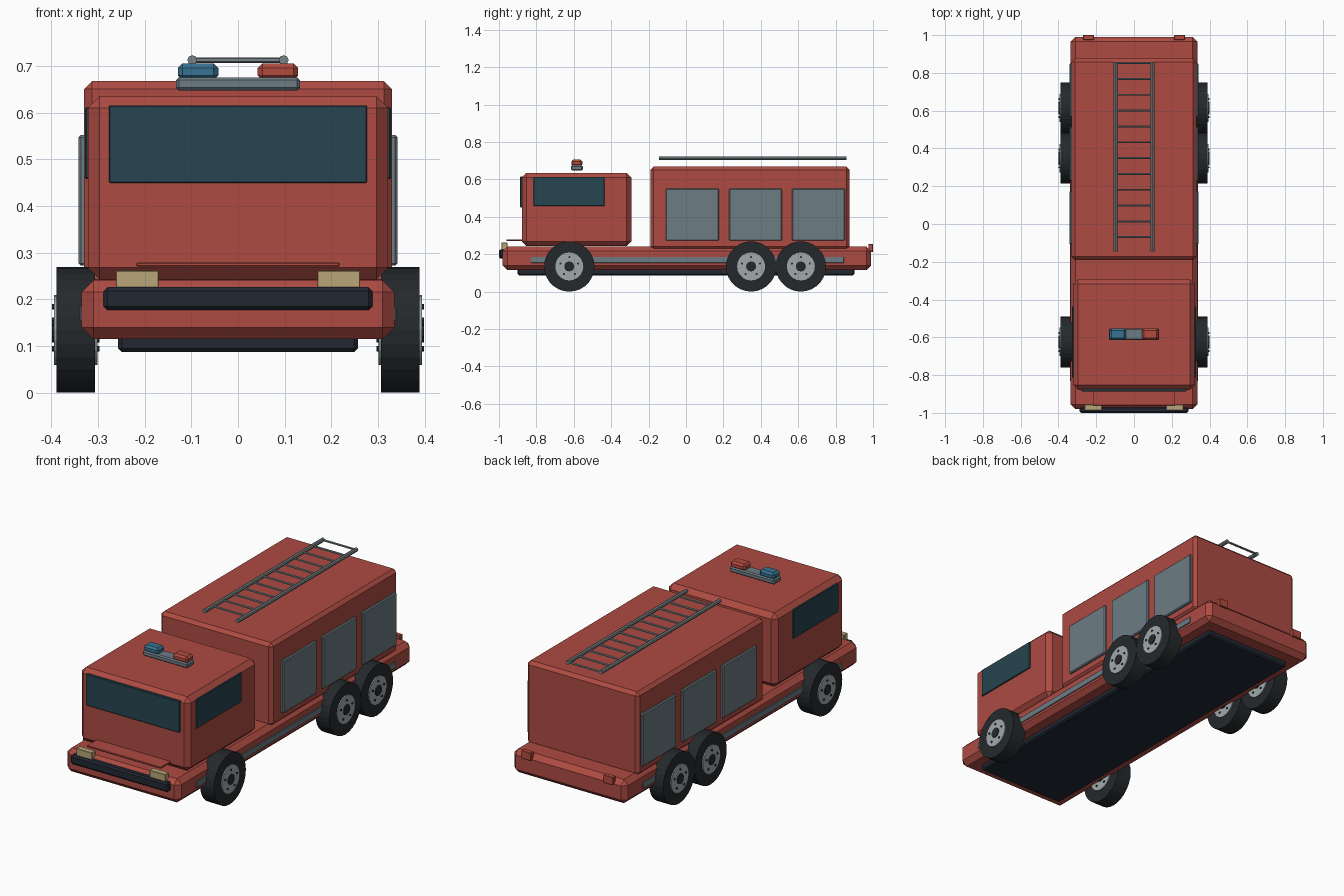
import bpy, bmesh
from math import cos, sin, pi
from mathutils import Matrix, Vector

if "Cube" in bpy.data.objects:
    bpy.data.objects.remove(bpy.data.objects["Cube"])


def mat(name, r, g, b):
    m = bpy.data.materials.new(name)
    m.diffuse_color = (r, g, b, 1)
    m.use_nodes = True
    m.node_tree.nodes["Principled BSDF"].inputs["Base Color"].default_value = m.diffuse_color
    return m


RED = mat("red_paint", 0.42, 0.07, 0.055)
GLASS = mat("dark_glass", 0.02, 0.06, 0.08)
BLACK = mat("black_rubber", 0.018, 0.022, 0.025)
DARK = mat("dark_trim", 0.015, 0.02, 0.032)
SHUTTER = mat("shutter_grey", 0.15, 0.2, 0.23)
METAL = mat("metal", 0.35, 0.4, 0.41)
STEEL = mat("ladder_steel", 0.19, 0.23, 0.24)
BLUE = mat("blue_light", 0.04, 0.17, 0.29)
REDLIGHT = mat("red_light", 0.45, 0.07, 0.05)
LAMP = mat("lamp", 0.48, 0.38, 0.19)


def finish(name, bm, material):
    me = bpy.data.meshes.new(name)
    bm.to_mesh(me)
    bm.free()
    me.materials.append(material)
    ob = bpy.data.objects.new(name, me)
    bpy.context.collection.objects.link(ob)
    return ob


def box(name, x, y, z, material, bevel=0.0):
    """Chamfered box from (min, max) ranges."""
    bm = bmesh.new()
    bmesh.ops.create_cube(bm, size=1)
    for v in bm.verts:
        v.co = Vector([(a + b) / 2 + c * (b - a) for (a, b), c in zip((x, y, z), v.co)])
    if bevel:
        bmesh.ops.bevel(bm, geom=bm.edges[:], offset=bevel, segments=1,
                        affect='EDGES', profile=0.5)
    return finish(name, bm, material)


def add_rod(bm, p, q, r, sides):
    p, q = Vector(p), Vector(q)
    d = q - p
    rot = d.to_track_quat('Z', 'Y').to_matrix().to_4x4()
    bmesh.ops.create_cone(bm, cap_ends=True, segments=sides, radius1=r, radius2=r,
                          depth=d.length, matrix=Matrix.Translation((p + q) / 2) @ rot)


def rod(name, p, q, r, sides, material):
    bm = bmesh.new()
    add_rod(bm, p, q, r, sides)
    return finish(name, bm, material)


# Main masses
box("chassis", (-0.335, 0.335), (-0.98, 0.99), (0.115, 0.241), RED, 0.025)
box("underbody", (-0.257, 0.257), (-0.9, 0.9), (0.087, 0.13), DARK, 0.008)
box("cab", (-0.322, 0.322), (-0.878, -0.292), (0.243, 0.635), RED, 0.025)
box("equipment_body", (-0.33, 0.33), (-0.19, 0.875), (0.225, 0.668), RED, 0.017)

# Front details
box("front_bumper", (-0.288, 0.288), (-1.0, -0.965), (0.177, 0.226), DARK, 0.008)
box("front_step", (-0.218, 0.218), (-0.96, -0.87), (0.27, 0.279), RED, 0.002)
box("windshield", (-0.277, 0.277), (-0.887, -0.87), (0.449, 0.616), GLASS, 0.003)

# Light bar
box("light_bar_base", (-0.133, 0.133), (-0.615, -0.552), (0.648, 0.676), SHUTTER, 0.006)
box("blue_beacon", (-0.129, -0.042), (-0.613, -0.554), (0.67, 0.706), BLUE, 0.01)
box("red_beacon", (0.042, 0.129), (-0.613, -0.554), (0.67, 0.706), REDLIGHT, 0.01)

# Roof ladder
for s, side in ((-1, "left"), (1, "right")):
    rod(f"ladder_rail_{side}", (s * 0.098, -0.145, 0.713), (s * 0.098, 0.857, 0.713),
        0.0105, 8, STEEL)
for i in range(12):
    y = -0.07 + i * 0.0838
    rod(f"ladder_rung_{i + 1}", (-0.098, y, 0.713), (0.098, y, 0.713), 0.006, 6, STEEL)

# Parts on both sides
for s, side in ((-1, "left"), (1, "right")):
    def span(a, b):
        return tuple(sorted((s * a, s * b)))

    box(f"headlight_{side}", span(0.17, 0.262), (-0.987, -0.955), (0.222, 0.262), LAMP, 0.002)
    box(f"tail_light_{side}", span(0.213, 0.27), (0.975, 1.0), (0.212, 0.254), REDLIGHT, 0.002)
    box(f"side_window_{side}", span(0.312, 0.328), (-0.815, -0.435), (0.458, 0.612), GLASS, 0.003)
    box(f"side_stripe_{side}", span(0.325, 0.34), (-0.83, 0.845), (0.153, 0.186), SHUTTER, 0.002)
    for i in range(3):
        y = -0.108 + i * 0.337
        box(f"locker_shutter_{side}_{i + 1}", span(0.32, 0.342), (y, y + 0.284),
            (0.272, 0.552), SHUTTER, 0.005)

    # Wheels: tyre, rim, centre cap and bolts (showing on both faces)
    for i, y in enumerate((-0.624, 0.348, 0.614)):
        tag, z = f"{side}_{i + 1}", 0.1345
        rod(f"tyre_{tag}", (s * 0.307, y, z), (s * 0.389, y, z), 0.1345, 28, BLACK)
        rod(f"rim_{tag}", (s * 0.301, y, z), (s * 0.395, y, z), 0.075, 20, METAL)
        rod(f"hub_cap_{tag}", (s * 0.297, y, z), (s * 0.399, y, z), 0.027, 12, BLACK)
        bm = bmesh.new()
        for k in range(5):
            a = pi / 2 + k * 2 * pi / 5
            by, bz = y + 0.05 * cos(a), z + 0.05 * sin(a)
            add_rod(bm, (s * 0.297, by, bz), (s * 0.399, by, bz), 0.006, 6)
        finish(f"wheel_bolts_{tag}", bm, BLACK)
